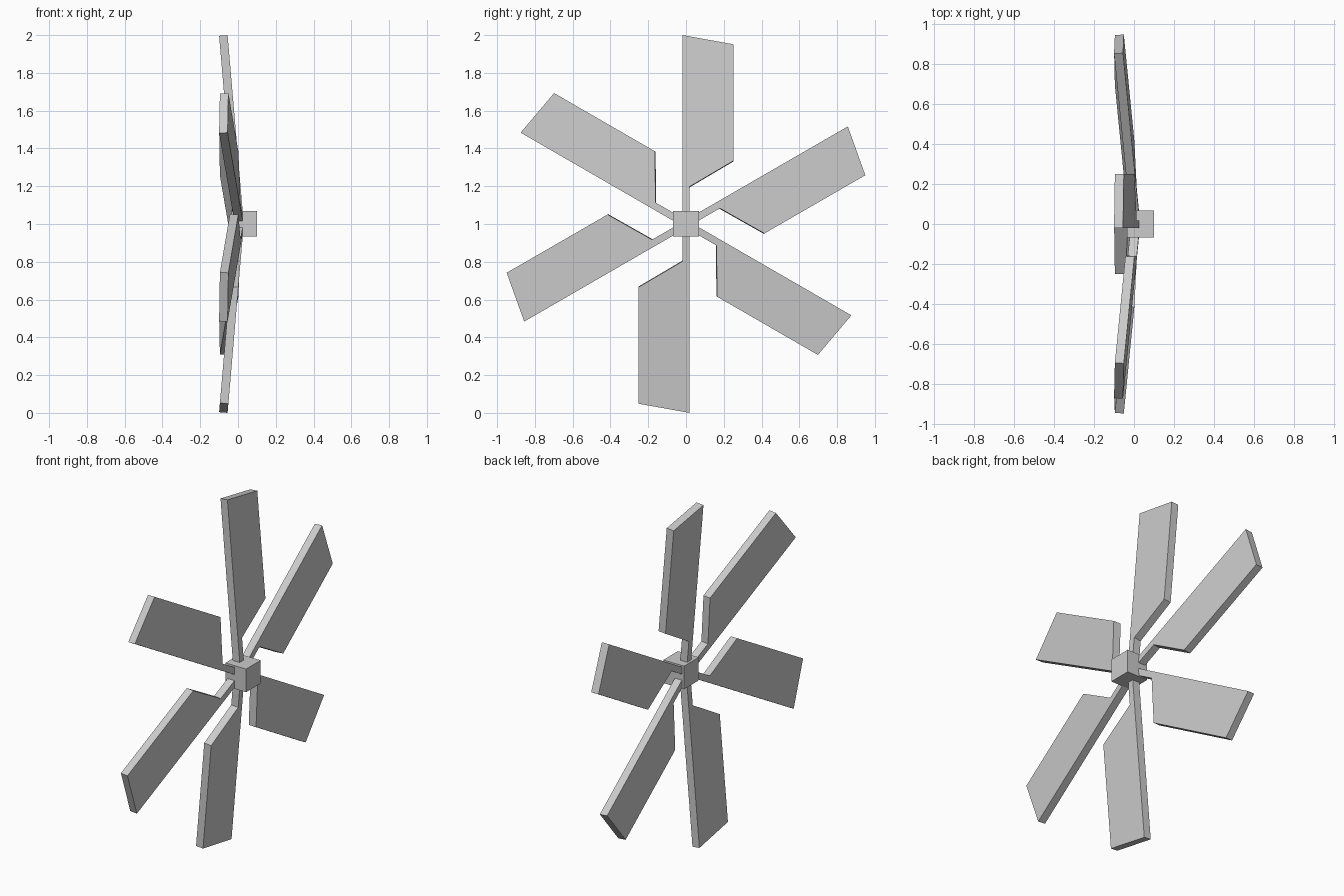
import bpy
import bmesh
from math import radians
from mathutils import Matrix

if "Cube" in bpy.data.objects:
    bpy.data.objects.remove(bpy.data.objects["Cube"])

THICK = 0.045
CONE = radians(-4.9)     # blades lean backward (-x)
CENTRE = Matrix.Translation((0, 0, 1))

# Blade outline in (y, radial) coordinates: thin stem widening to a paddle
OUTLINE = [(-0.019, 0.0), (0.018, 0.0), (0.018, 0.196), (0.251, 0.334),
           (0.251, 0.953), (-0.019, 1.0018)]


def finish(name, bm):
    bmesh.ops.recalc_face_normals(bm, faces=bm.faces)
    mesh = bpy.data.meshes.new(name)
    bm.to_mesh(mesh)
    bm.free()
    obj = bpy.data.objects.new(name, mesh)
    bpy.context.collection.objects.link(obj)
    return obj


def blade(index):
    bm = bmesh.new()
    face = bm.faces.new([bm.verts.new((-THICK / 2, y, r)) for y, r in OUTLINE])
    ext = bmesh.ops.extrude_face_region(bm, geom=[face], use_keep_orig=True)
    verts = [g for g in ext["geom"] if isinstance(g, bmesh.types.BMVert)]
    bmesh.ops.translate(bm, verts=verts, vec=(THICK, 0, 0))
    bm.transform(CENTRE
                 @ Matrix.Rotation(radians(60) * index, 4, 'X')
                 @ Matrix.Translation((0.008, 0, 0))
                 @ Matrix.Rotation(CONE, 4, 'Y'))
    finish(f"blade_{index + 1}", bm)


# Six blades around the hub
for i in range(6):
    blade(i)

# Square hub
bm = bmesh.new()
bmesh.ops.create_cube(bm, size=0.135)
bm.transform(CENTRE @ Matrix.Translation((0.0325, 0, 0.002)))
finish("hub", bm)
